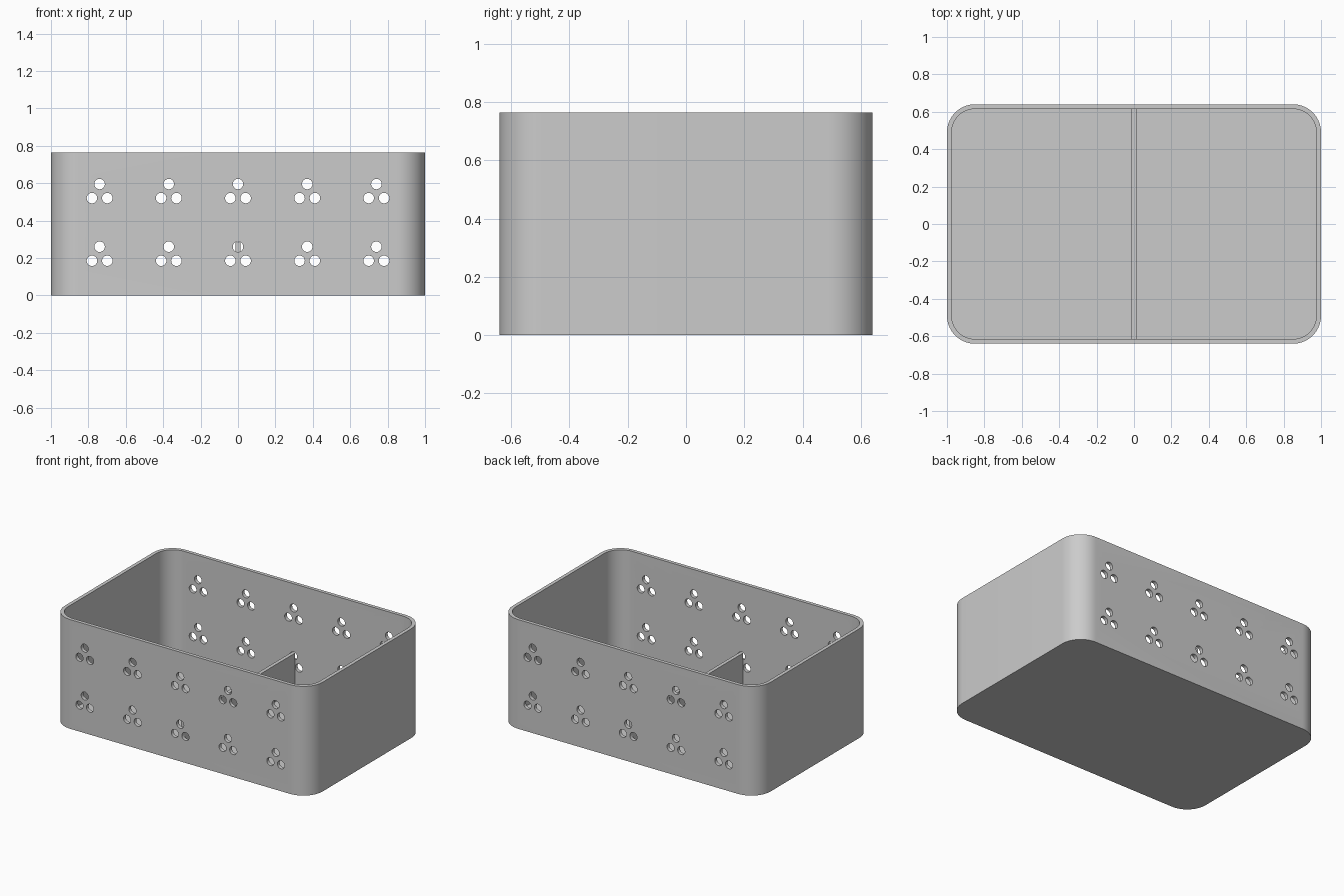
import bpy, bmesh
from math import pi, cos, sin, radians
from mathutils import Matrix, Vector

if "Cube" in bpy.data.objects:
    bpy.data.objects.remove(bpy.data.objects["Cube"], do_unlink=True)

HALF_X, HALF_Y, HEIGHT = 1.0, 0.64, 0.765
WALL, CORNER = 0.025, 0.15
DIVIDER_TOP = 0.283
HOLE_R = 0.028

grey = bpy.data.materials.new("plain grey")
grey.use_nodes = True
grey.diffuse_color = (0.6, 0.6, 0.6, 1)
grey.node_tree.nodes["Principled BSDF"].inputs["Base Color"].default_value = (0.6, 0.6, 0.6, 1)


def make_object(name, bm):
    bmesh.ops.recalc_face_normals(bm, faces=bm.faces)
    mesh = bpy.data.meshes.new(name)
    bm.to_mesh(mesh)
    bm.free()
    mesh.materials.append(grey)
    obj = bpy.data.objects.new(name, mesh)
    bpy.context.collection.objects.link(obj)
    return obj


def rounded_prism(name, hx, hy, radius, z0, z1, steps=14):
    bm = bmesh.new()
    ring = []
    for quarter, (sx, sy) in enumerate([(1, 1), (-1, 1), (-1, -1), (1, -1)]):
        for i in range(steps + 1):
            a = (quarter + i / steps) * pi / 2
            ring.append(bm.verts.new((sx * (hx - radius) + radius * cos(a),
                                      sy * (hy - radius) + radius * sin(a), z0)))
    base = bm.faces.new(ring)
    top = bmesh.ops.extrude_face_region(bm, geom=[base], use_keep_orig=True)["geom"]
    bmesh.ops.translate(bm, vec=(0, 0, z1 - z0),
                        verts=[v for v in top if isinstance(v, bmesh.types.BMVert)])
    return make_object(name, bm)


def cut(target, cutter):
    cutter.hide_render = True
    mod = target.modifiers.new("cut", 'BOOLEAN')
    mod.operation, mod.solver, mod.object = 'DIFFERENCE', 'EXACT', cutter
    bpy.ops.object.select_all(action='DESELECT')
    bpy.context.view_layer.objects.active = target
    target.select_set(True)
    bpy.ops.object.modifier_apply(modifier=mod.name)
    bpy.data.objects.remove(cutter, do_unlink=True)


# Open box with rounded corners
box = rounded_prism("box_shell", HALF_X, HALF_Y, CORNER, 0, HEIGHT)
cut(box, rounded_prism("cavity_cutter", HALF_X - WALL, HALF_Y - WALL,
                       CORNER - WALL, WALL, HEIGHT + 0.1))

# Triangular groups of holes through the front and back walls
bm = bmesh.new()
for column in range(-2, 3):
    for row_z in (0.185, 0.52):
        for dx, dz in ((-0.041, 0), (0.041, 0), (0, 0.075)):
            place = (Matrix.Translation(Vector((column * 0.37 + dx, 0, row_z + dz)))
                     @ Matrix.Rotation(pi / 2, 4, 'X'))
            bmesh.ops.create_cone(bm, cap_ends=True, segments=32, radius1=HOLE_R,
                                  radius2=HOLE_R, depth=HALF_Y * 3, matrix=place)
cut(box, make_object("hole_cutter", bm))

# Low wall across the middle
bm = bmesh.new()
size = Matrix.Diagonal((WALL, 2 * (HALF_Y - WALL), DIVIDER_TOP - WALL, 1))
middle = Matrix.Translation((0, 0, (DIVIDER_TOP + WALL) / 2))
bmesh.ops.create_cube(bm, size=1, matrix=middle @ size)
make_object("divider", bm)

bpy.ops.object.select_all(action='DESELECT')
box.select_set(True)
bpy.context.view_layer.objects.active = box
bpy.ops.object.shade_smooth_by_angle(angle=radians(30))
